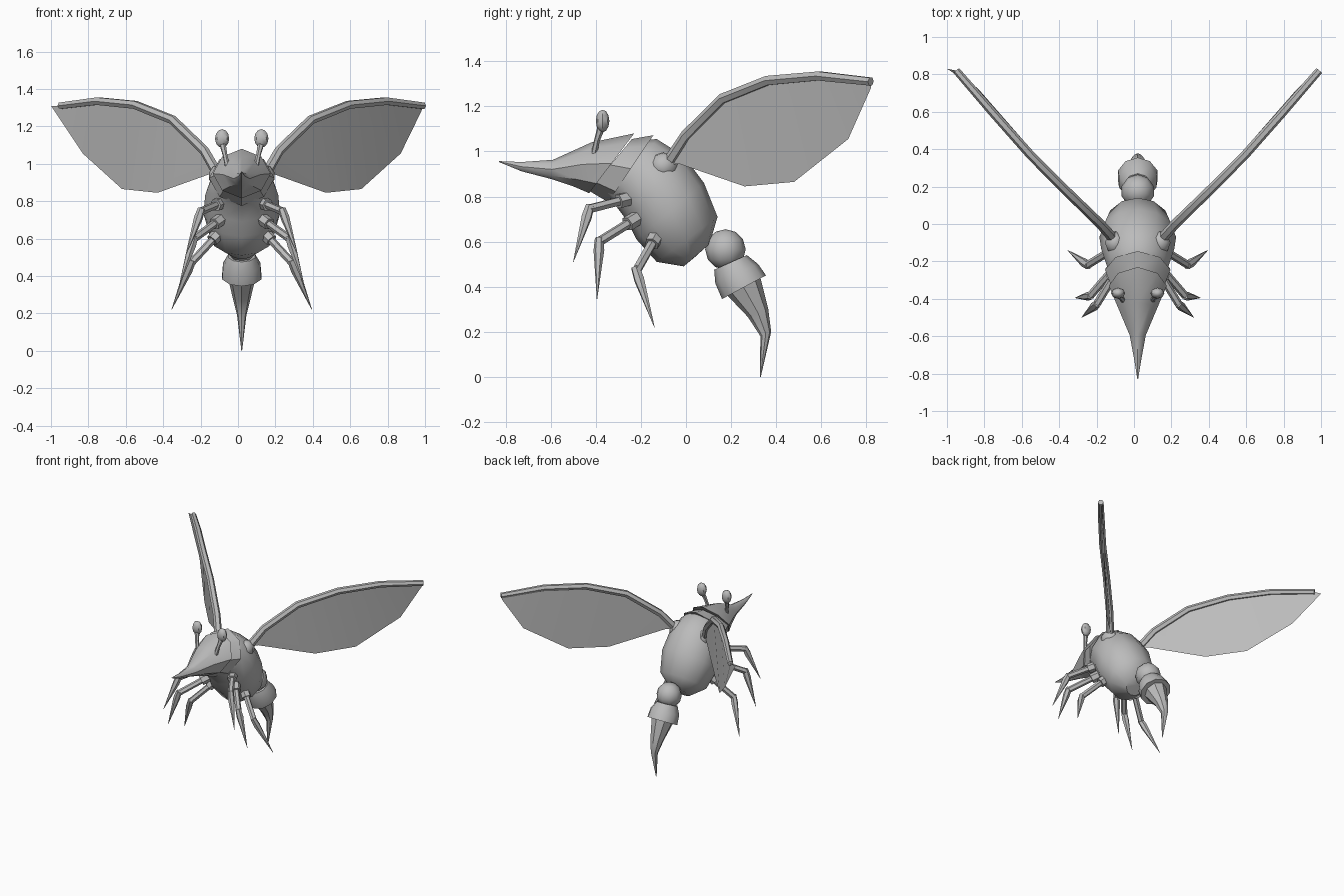
import bpy, bmesh, math
from mathutils import Vector

if "Cube" in bpy.data.objects:
    bpy.data.objects.remove(bpy.data.objects["Cube"], do_unlink=True)

CX = 0.02  # symmetry plane of the body

shell = bpy.data.materials.new("grey_shell")
shell.use_nodes = True
shell.diffuse_color = (0.5, 0.5, 0.5, 1)
shell.node_tree.nodes["Principled BSDF"].inputs["Base Color"].default_value = (0.5, 0.5, 0.5, 1)


def add_object(name, mesh, smooth=True, angle=40):
    obj = bpy.data.objects.new(name, mesh)
    bpy.context.collection.objects.link(obj)
    mesh.materials.clear()
    mesh.materials.append(shell)
    if smooth:
        bpy.ops.object.select_all(action="DESELECT")
        obj.select_set(True)
        bpy.context.view_layer.objects.active = obj
        bpy.ops.object.shade_smooth_by_angle(angle=math.radians(angle))
    return obj


def finish(name, bm, **kw):
    bmesh.ops.remove_doubles(bm, verts=bm.verts, dist=0.0005)
    bmesh.ops.recalc_face_normals(bm, faces=bm.faces)
    mesh = bpy.data.meshes.new(name)
    bm.to_mesh(mesh)
    bm.free()
    return add_object(name, mesh, **kw)


def loft(name, rings, sides=10, power=1.0, **kw):
    """Skin ellipses given as (top y, top z, bottom y, bottom z, half width)."""
    bm = bmesh.new()
    loops = []
    for ty, tz, by, bz, w in rings:
        top, low = Vector((CX, ty, tz)), Vector((CX, by, bz))
        mid, arm = (top + low) / 2, (top - low) / 2
        loop = []
        for i in range(sides):
            a = math.tau * i / sides
            c, s = math.cos(a), math.sin(a)
            c = math.copysign(abs(c) ** power, c)
            s = math.copysign(abs(s) ** power, s)
            loop.append(bm.verts.new(mid + arm * c + Vector((w * s, 0, 0))))
        loops.append(loop)
    for a, b in zip(loops, loops[1:]):
        for i in range(sides):
            j = (i + 1) % sides
            bm.faces.new((a[i], a[j], b[j], b[i]))
    for loop in (loops[0], loops[-1]):
        bm.faces.new(loop)
    return finish(name, bm, **kw)


def tube(name, points, radii):
    """Round limb along a path with a radius at each point."""
    curve = bpy.data.curves.new(name, "CURVE")
    curve.dimensions = "3D"
    curve.bevel_depth = 1.0
    curve.bevel_resolution = 1
    curve.use_fill_caps = True
    spline = curve.splines.new("POLY")
    spline.points.add(len(points) - 1)
    for p, co, r in zip(spline.points, points, radii):
        p.co = (*co, 1)
        p.radius = r
    temp = bpy.data.objects.new(name + "_path", curve)
    bpy.context.collection.objects.link(temp)
    bpy.context.view_layer.update()
    graph = bpy.context.evaluated_depsgraph_get()
    mesh = bpy.data.meshes.new_from_object(temp.evaluated_get(graph))
    bpy.data.objects.remove(temp, do_unlink=True)
    return add_object(name, mesh, angle=50)


def ball(name, center, size, u=8, v=6, **kw):
    bm = bmesh.new()
    bmesh.ops.create_uvsphere(bm, u_segments=u, v_segments=v, radius=1)
    for vert in bm.verts:
        vert.co = Vector(center) + Vector([c * s for c, s in zip(vert.co, size)])
    return finish(name, bm, **kw)


# Thorax
loft("thorax", [
    (-0.18, 1.05, -0.36, 0.80, 0.14),
    (-0.13, 1.055, -0.32, 0.77, 0.165),
    (-0.01, 0.98, -0.26, 0.69, 0.195),
    (0.08, 0.86, -0.22, 0.61, 0.205),
    (0.14, 0.71, -0.13, 0.51, 0.17),
    (0.105, 0.59, -0.01, 0.49, 0.075),
    (0.06, 0.55, 0.05, 0.54, 0.005)], sides=12)

# Head with beak, and the overlapping collar behind it
loft("head", [
    (-0.83, 0.957, -0.83, 0.953, 0.002),
    (-0.73, 0.953, -0.73, 0.912, 0.018),
    (-0.59, 0.963, -0.60, 0.878, 0.043),
    (-0.42, 1.04, -0.50, 0.845, 0.10),
    (-0.23, 1.08, -0.43, 0.815, 0.155)], sides=8, power=1.12)
loft("collar", [
    (-0.24, 1.055, -0.43, 0.825, 0.14),
    (-0.145, 1.072, -0.345, 0.775, 0.175)], sides=8, power=1.12)

# Waist, bell segment and sting
ball("waist", (CX, 0.175, 0.565), (0.09, 0.09, 0.09), 10, 6)
loft("bell_segment", [
    (0.27, 0.54, 0.125, 0.475, 0.075),
    (0.32, 0.50, 0.13, 0.415, 0.105),
    (0.355, 0.45, 0.16, 0.345, 0.11)])
loft("sting", [
    (0.33, 0.44, 0.17, 0.375, 0.078),
    (0.365, 0.30, 0.275, 0.265, 0.048),
    (0.378, 0.20, 0.33, 0.18, 0.025),
    (0.332, 0.0, 0.328, 0.0, 0.002)], sides=8)

# Paired parts; x values are distances from the symmetry plane
LEGS = {
    "front": ((0.125, -0.275, 0.785), (0.22, -0.43, 0.745), (0.30, -0.50, 0.51)),
    "middle": ((0.13, -0.24, 0.69), (0.255, -0.385, 0.60), (0.335, -0.395, 0.345)),
    "rear": ((0.14, -0.14, 0.61), (0.27, -0.22, 0.47), (0.375, -0.14, 0.22)),
}
SPAR = [(0.12, -0.09, 0.93), (0.20, 0.0, 1.07), (0.37, 0.165, 1.235),
        (0.57, 0.365, 1.315), (0.77, 0.59, 1.335), (0.97, 0.82, 1.31)]
HEM = [(0.13, -0.08, 0.94), (0.17, -0.03, 0.945), (0.45, 0.26, 0.845),
       (0.64, 0.48, 0.865), (0.85, 0.72, 1.055)]

for side, sx in (("left", 1), ("right", -1)):
    def at(p):
        return Vector((CX + sx * p[0], p[1], p[2]))

    for pos, (hip, knee, tip) in LEGS.items():
        name = f"{side}_{pos}_"
        hip, knee, tip = at(hip), at(knee), at(tip)
        along = (knee - hip).normalized()
        tube(name + "hip", [hip - along * 0.035, hip + along * 0.03], [0.034, 0.034])
        tube(name + "upper_leg", [hip, knee], [0.021, 0.021])
        tube(name + "lower_leg", [knee - (tip - knee) * 0.06, knee + (tip - knee) * 0.15, tip],
             [0.02, 0.024, 0.001])

    # Antenna
    tube(side + "_antenna_stem", [at((0.075, -0.41, 0.98)), at((0.09, -0.395, 1.05)),
                                  at((0.103, -0.375, 1.11))], [0.014, 0.013, 0.018])
    ball(side + "_antenna_bulb", at((0.105, -0.37, 1.135)), (0.038, 0.03, 0.05))

    # Wing joint, spar and membrane
    ball(side + "_wing_joint", at((0.12, -0.1, 0.935)), (0.058, 0.065, 0.06), 8, 5)
    tube(side + "_wing_spar", [at(p) for p in SPAR], [0.028, 0.026, 0.025, 0.024, 0.023, 0.02])
    hem_tip = (0.96, 0.82, 1.28) if sx > 0 else (1.02, 0.83, 1.31)
    bm = bmesh.new()
    upper = [bm.verts.new(at(p)) for p in SPAR]
    lower = [bm.verts.new(at(p)) for p in HEM + [hem_tip]]
    for i in range(len(SPAR) - 1):
        bm.faces.new((upper[i], upper[i + 1], lower[i + 1], lower[i]))
    finish(side + "_wing_membrane", bm)
